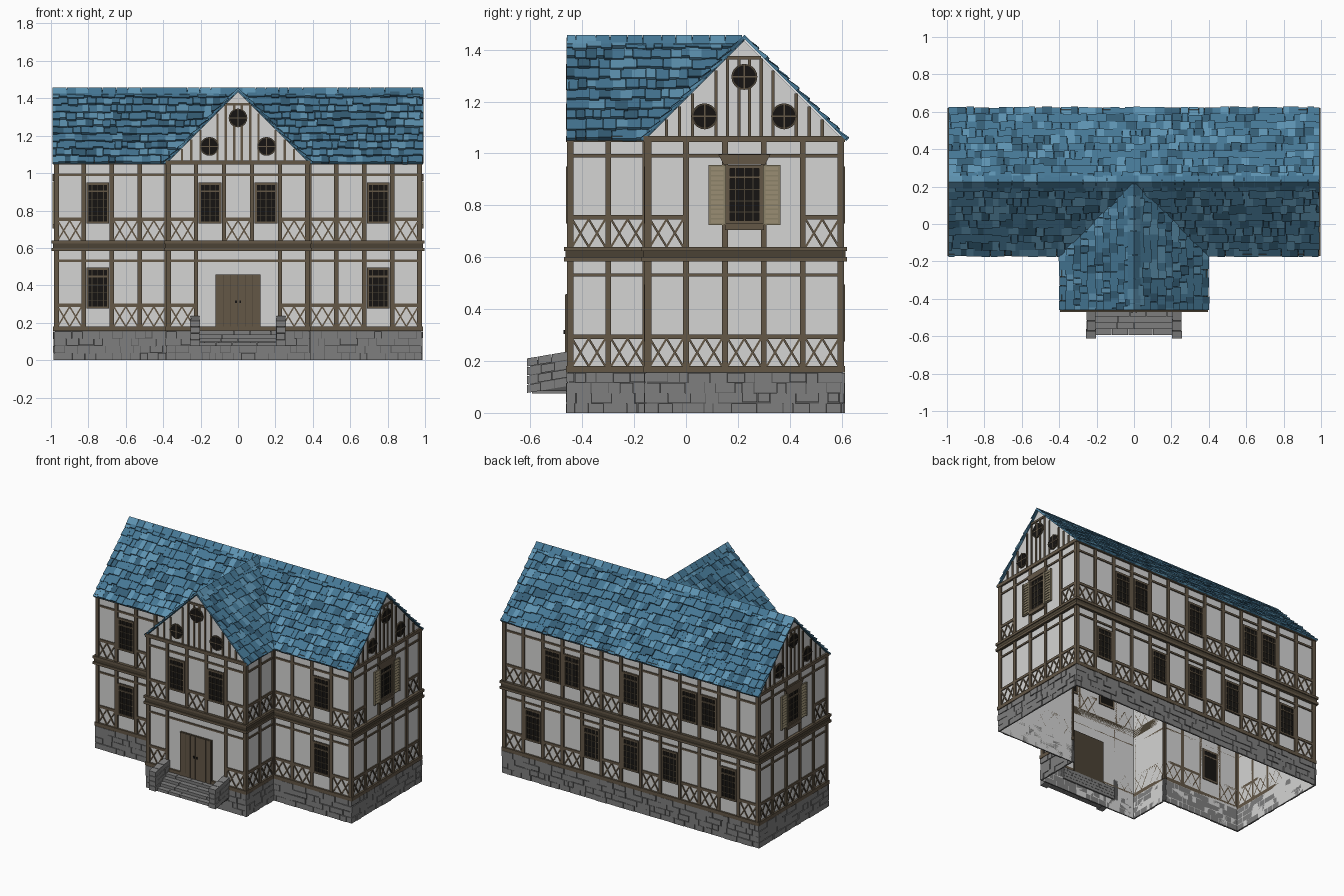
import bpy, bmesh, math, random
from mathutils import Vector, Matrix

if "Cube" in bpy.data.objects:
    bpy.data.objects.remove(bpy.data.objects["Cube"])

random.seed(7)
COLORS = {
    "plaster": (0.66, 0.66, 0.655), "wood": (0.125, 0.095, 0.062), "dark_wood": (0.07, 0.055, 0.035),
    "shutter_wood": (0.26, 0.22, 0.14), "window_black": (0.008, 0.007, 0.006),
    "slate_light": (0.11, 0.29, 0.44), "slate_mid": (0.06, 0.185, 0.30), "slate_dark": (0.035, 0.11, 0.18),
    "stone": (0.21, 0.21, 0.21), "mortar": (0.09, 0.09, 0.09)}
MATS = {}
for name, c in COLORS.items():
    MATS[name] = bpy.data.materials.new(name)
    MATS[name].diffuse_color = (*c, 1)
PARTS = {}          # part name -> (bmesh, material slot list)
Z = Vector((0, 0, 1))
BAY = 0.15


def frame(o, u, v):
    """Local (u, v, outward) axes placed at o."""
    u, v = Vector(u).normalized(), Vector(v).normalized()
    m = Matrix((u, v, u.cross(v))).transposed().to_4x4()
    m.translation = o
    return m


def part(name, mat):
    bm, slots = PARTS.setdefault(name, (bmesh.new(), []))
    if mat not in slots:
        slots.append(mat)
    return bm, slots.index(mat)


def sheet(name, mat, T, pts):
    bm, i = part(name, mat)
    bm.faces.new([bm.verts.new(T @ Vector((u, v, 0))) for u, v in pts]).material_index = i


def prism(name, mat, T, pts, d0, d1, tilt=0):
    """Extrude a polygon outward from d0 to d1; tilt thins it towards the top."""
    bm, i = part(name, mat)
    low = min(p[1] for p in pts)
    a = [bm.verts.new(T @ Vector((u, v, d0))) for u, v in pts]
    b = [bm.verts.new(T @ Vector((u, v, d1 - tilt * (v - low)))) for u, v in pts]
    n = len(pts)
    faces = [a[::-1], b] + [[a[k], a[(k + 1) % n], b[(k + 1) % n], b[k]] for k in range(n)]
    for f in faces:
        bm.faces.new(f).material_index = i


def box(name, mat, T, u0, u1, v0, v1, d0, d1, tilt=0):
    prism(name, mat, T, [(u0, v0), (u1, v0), (u1, v1), (u0, v1)], d0, d1, tilt)


def bar(name, mat, T, p, q, w, d):
    p, q = Vector(p), Vector(q)
    s = (q - p).normalized().orthogonal() * w / 2
    prism(name, mat, T, [p - s, q - s, q + s, p + s], 0, d)


def window(T, c, z0, w=0.122, h=0.22):
    """Framed window with a glazing grid and a transom."""
    a, b, z1 = c - w / 2, c + w / 2, z0 + h
    box("window_panes", "window_black", T, a, b, z0, z1, -0.005, 0.004)
    for u0, u1, v0, v1 in ((a, a + .012, z0, z1), (b - .012, b, z0, z1), (a, b, z0, z0 + .012),
                           (a, b, z1 - .014, z1), (a, b, z1 - .052, z1 - .042)):
        box("window_frames", "wood", T, u0, u1, v0, v1, -0.006, 0.012)
    for k in (1, 2, 3):
        u = a + w * k / 4
        box("window_bars", "dark_wood", T, u - .002, u + .002, z0, z1, 0, 0.007)
        v = z0 + (h - .05) * k / 4
        box("window_bars", "dark_wood", T, a, b, v - .002, v + .002, 0, 0.007)


def round_window(T, u, v, r=0.05):
    ring = [(math.cos(k * math.pi / 10), math.sin(k * math.pi / 10)) for k in range(20)]
    for name, mat, rad, d in (("round_frames", "dark_wood", r, .009), ("round_panes", "window_black", r * .88, .0105)):
        prism(name, mat, T, [(u + rad * x, v + rad * y) for x, y in ring], -0.004, d)
    box("round_window_bars", "wood", T, u - .003, u + .003, v - r, v + r, 0, .012)
    box("round_window_bars", "wood", T, u - r, u + r, v - .003, v + .003, 0, .012)


def gable(T, c):
    """Plaster triangle with battens and three round windows."""
    sheet("walls", "plaster", T, [(c - .375, 1.06), (c + .375, 1.06), (c, 1.435)])
    box("gable_battens", "wood", T, c - .065, c + .065, 1.362, 1.376, 0, .008)
    for off in (.02, .065, .11, .2, .25, .3):
        top = min(1.365, 1.43 - off)
        for u in (c - off, c + off):
            box("gable_battens", "wood", T, u - .006, u + .006, 1.06, top, 0, .006)
    for u, v in ((-.153, 1.143), (.153, 1.143), (0, 1.295)):
        round_window(T, c + u, v)


def facade(T, n, low_win=(), up_win=(), low_blank=(), up_blank=(), no_post=()):
    """Half-timbered two-storey wall of n bays on a stone base."""
    L = n * BAY
    sheet("walls", "plaster", T, [(0, 0), (L, 0), (L, 1.06), (0, 1.06)])
    # horizontal beams
    for mat, v0, v1, d in (("wood", .155, .18, .013), ("wood", .525, .537, .007), ("dark_wood", .583, .64, .015),
                           ("wood", .583, .6, .021), ("wood", .623, .64, .021),
                           ("wood", .985, .998, .007), ("wood", 1.045, 1.068, .013)):
        e = d if d > .01 else 0
        box("beams", mat, T, -e, L + e, v0, v1, 0, d)
    # posts
    for i in range(n + 1):
        u, w = i * BAY, .017 if i in (0, n) else .011
        a, b = (u - .009 if i == 0 else u - w), (u + .009 if i == n else u + w)
        if i not in no_post:
            box("posts", "wood", T, a, b, .18, .585, 0, .009)
        box("posts", "wood", T, a, b, .64, 1.046, 0, .009)
    # windows and lattice panels in the bays
    for wins, blank, z0, zw in ((low_win, low_blank, .18, .275), (up_win, up_blank, .64, .73)):
        for i in range(n):
            u = i * BAY
            if i in wins:
                window(T, u + BAY / 2, zw)
            elif i not in blank:
                box("lattice_rails", "wood", T, u, u + BAY, z0 + .105, z0 + .123, 0, .007)
                for a in (u + .011, u + BAY / 2):
                    b = a + .064
                    bar("lattice", "wood", T, (a, z0), (b, z0 + .106), .008, .005)
                    bar("lattice", "wood", T, (a, z0 + .106), (b, z0), .008, .006)
    # stone base in rough courses
    box("base_mortar", "mortar", T, -.004, L + .004, 0, .155, .001, .004)
    for r in range(4):
        u = -.01
        while u < L + .01:
            w = random.uniform(.03, .1)
            e = min(u + w, L + .01)
            j = random.uniform(-.004, .004) if r else 0
            box("base_stones", "stone", T, u, e - .002, r * .0388 + j, r * .0388 + .037, 0, random.uniform(.007, .013))
            u = e + .001


# --- walls ---
X, Y = Vector((1, 0, 0)), Vector((0, 1, 0))
wing_front = frame((-.375, -.45, 0), X, Z)
facade(wing_front, 5, up_win=(1, 3), low_blank=(1, 2, 3), no_post=(2, 3))
gable(wing_front, .375)
facade(frame((.375, -.15, 0), X, Z), 4, (2,), (2,))
facade(frame((-.975, -.15, 0), X, Z), 4, (1,), (1,))
facade(frame((.375, -.45, 0), Y, Z), 2)
facade(frame((-.375, -.15, 0), -Y, Z), 2)
facade(frame((.975, .6, 0), -X, Z), 13, (1, 4, 6, 8, 11), (2, 3, 6, 9, 10))

# --- gable ends with shuttered windows ---
for T in (frame((.975, -.15, 0), Y, Z), frame((-.975, .6, 0), -Y, Z)):
    facade(T, 5, up_blank=(1, 2, 3))
    gable(T, .375)
    window(T, .375, .73, .136, .225)
    prism("window_heads", "wood", T, [(.295, .957), (.455, .957), (.475, .995), (.275, .995)], 0, .016)
    box("window_sills", "wood", T, .3, .45, .705, .73, 0, .018)
    for a in (.236, .446):
        box("shutters", "shutter_wood", T, a, a + .068, .725, .955, .004, .012)
        for u in (a, a + .058):
            box("shutters", "shutter_wood", T, u, u + .01, .725, .955, .01, .017)
        for k in range(12):
            v = .732 + k * .0185
            box("shutter_slats", "shutter_wood", T, a + .01, a + .058, v, v + .013, .01, .017, .4)

# --- double door with planks and ring handles ---
box("door", "dark_wood", wing_front, .255, .495, .155, .458, -.008, .013)
for k in range(6):
    u = .257 + k * .0395
    box("door_planks", "wood", wing_front, u, u + .037, .157, .456, 0, .016)
for u in (.36, .382):
    box("door_handles", "window_black", wing_front, u, u + .01, .305, .32, .012, .022)

# --- front steps with stone cheeks ---
S = frame((0, 0, 0), X, Z)
for i in range(4):
    top, u = .158 - i * .021, -.21
    while u < .209:
        e = min(u + random.uniform(.08, .16), .21)
        box("steps", "stone", S, u, e - .002, top - .02, top, .44, .495 + i * .033)
        u = e
for x in (.207, -.252):
    T = frame((x, 0, 0), Y, Z)
    prism("cheek_core", "mortar", T, [(-.6, .085), (-.45, .085), (-.45, .225), (-.6, .2)], .004, .041)
    for r in range(4):
        for k in range(3):
            a = -.612 + k * .054 - (r % 2) * .012 * (k > 0)
            b = -.612 + (k + 1) * .054 - (r % 2) * .012 * (k < 2) - .003
            z0 = .077 + r * .034
            lift = lambda y: (y + .612) * .17
            j = random.uniform(0, .004)
            prism("cheek_stones", "stone", T, [(a, z0 + lift(a)), (b, z0 + lift(b)),
                  (b, z0 + .031 + lift(b)), (a, z0 + .031 + lift(a))], -j, .045 + j)

# --- roof: decks, shingles and ridge caps ---
LEN = .39 * math.sqrt(2)


def slope(o, u, u0, u1, keep, deck):
    u = Vector(u)
    T = frame(o, u, Z - u.cross(Z))
    sheet("roof_deck", "slate_dark", T, deck)
    for r in range(10):
        v, a = r * LEN / 10, u0 - random.uniform(0, .02)
        while a < u1:
            b = a + random.uniform(.028, .055)
            a2, b2 = max(a, u0), min(b, u1)
            p = T @ Vector(((a2 + b2) / 2, v + .028, 0))
            if b2 - a2 > .008 and keep(p.x, p.y):
                mat = random.choice(("slate_light", "slate_mid", "slate_mid", "slate_mid", "slate_dark"))
                low = v + (random.uniform(-.011, .005) if r else random.uniform(-.004, .004))
                box("roof_shingles", mat, T, a2, b2 - .001, low, v + .062, 0, random.uniform(.012, .018), .17)
            a = b


rect = [(-.988, 0), (.988, 0), (.988, LEN), (-.988, LEN)]
slope((0, .615, 1.05), -X, -.992, .992, lambda x, y: True, rect)
slope((0, -.165, 1.05), X, -.992, .992, lambda x, y: .375 - abs(x) < y + .165, rect)
wing_keep = lambda x, y: .375 - abs(x) > y + .13
deck = [(-.458, 0), (-.165, 0), (.225, LEN), (-.458, LEN)]
slope((.39, 0, 1.05), Y, -.461, .225, wing_keep, deck)
slope((-.39, 0, 1.05), -Y, -.225, .461, wing_keep, [(-u, v) for u, v in deck[::-1]])

chevron = [(-.034, -.03), (0, .002), (.034, -.03), (.034, -.017), (0, .017), (-.034, -.017)]
for T, a0, a1 in ((frame((0, .225, 1.44), Y, Z), -.992, .992), (frame((0, 0, 1.44), X, Z), -.215, .461)):
    a = a0
    while a < a1 - .005:
        b = min(a + random.uniform(.05, .08), a1)
        prism("ridge_caps", random.choice(("slate_light", "slate_mid", "slate_mid")), T, chevron, a, b - .002)
        a = b

# --- write the parts out as objects ---
for name, (bm, slots) in PARTS.items():
    if name not in ("walls", "roof_deck"):
        bmesh.ops.recalc_face_normals(bm, faces=bm.faces)
    mesh = bpy.data.meshes.new(name)
    bm.to_mesh(mesh)
    bm.free()
    for s in slots:
        mesh.materials.append(MATS[s])
    bpy.context.collection.objects.link(bpy.data.objects.new(name, mesh))

for m in bpy.data.materials:
    if m.users and not m.is_grease_pencil:
        m.use_nodes = True
        m.node_tree.nodes["Principled BSDF"].inputs["Base Color"].default_value = m.diffuse_color
